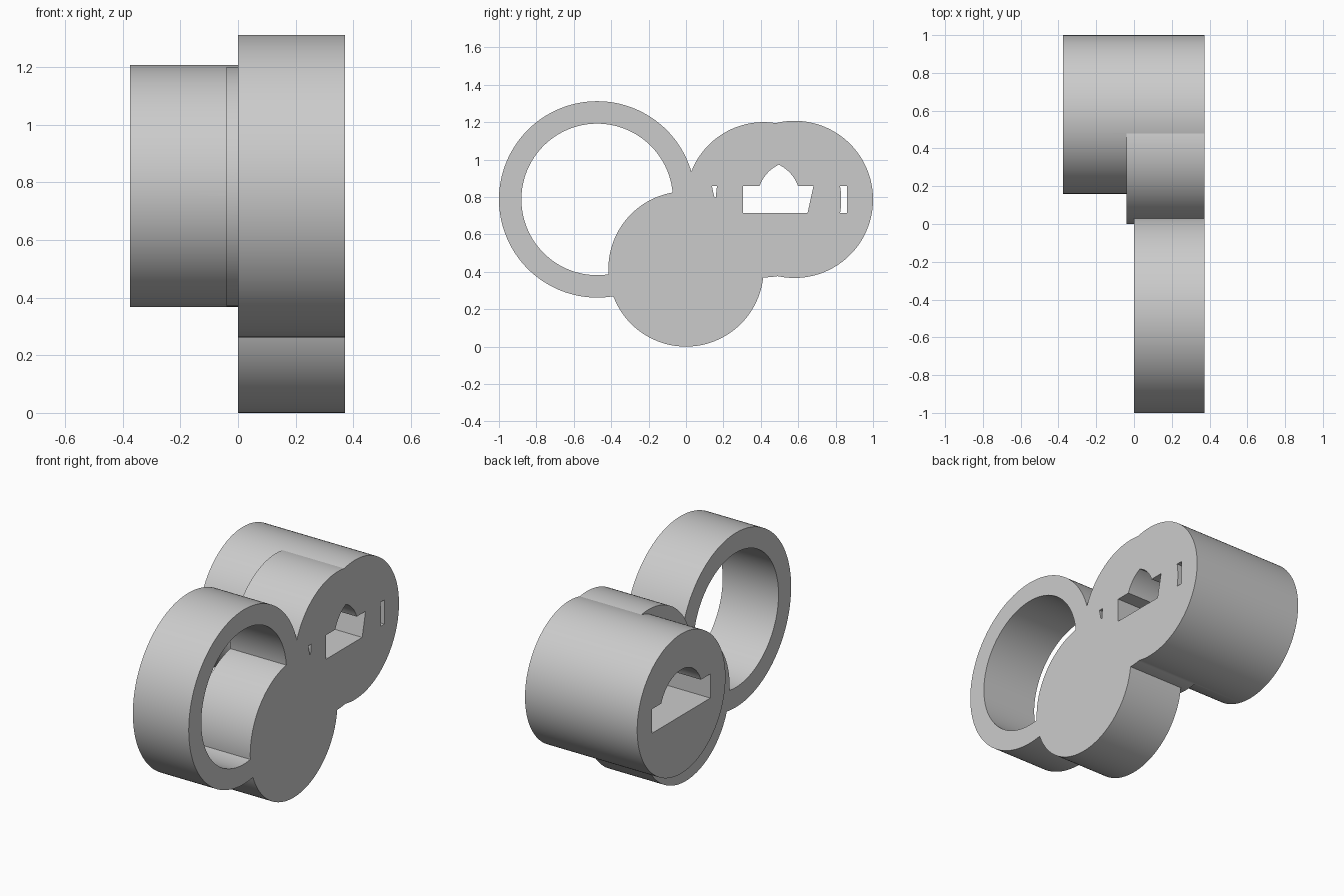
import bpy, bmesh
from math import sin, cos, pi, asin

if "Cube" in bpy.data.objects:
    bpy.data.objects.remove(bpy.data.objects["Cube"])

SEG = 160
FRONT = 0.372


def prism(name, outline, x0, x1):
    """Extrude a closed (y, z) outline along x."""
    bm = bmesh.new()
    base = bm.faces.new([bm.verts.new((x0, y, z)) for y, z in outline])
    ext = bmesh.ops.extrude_face_region(bm, geom=[base])
    verts = [g for g in ext["geom"] if isinstance(g, bmesh.types.BMVert)]
    bmesh.ops.translate(bm, verts=verts, vec=(x1 - x0, 0, 0))
    bmesh.ops.recalc_face_normals(bm, faces=bm.faces)
    mesh = bpy.data.meshes.new(name)
    bm.to_mesh(mesh)
    bm.free()
    obj = bpy.data.objects.new(name, mesh)
    bpy.context.collection.objects.link(obj)
    return obj


def circle(cy, cz, r):
    return [(cy + r * cos(2 * pi * i / SEG), cz + r * sin(2 * pi * i / SEG))
            for i in range(SEG)]


def arched_slot(cy, half_bottom, half_top, bottom=0.715, shoulder=0.86):
    """Wide slot with a round dome rising between two flat shoulders."""
    cz, r = 0.792, 0.2
    a = asin((shoulder - cz) / r)
    dome = [(cy + r * cos(a + (pi - 2 * a) * i / 40),
             cz + r * sin(a + (pi - 2 * a) * i / 40)) for i in range(41)]
    return ([(cy - half_bottom, bottom), (cy + half_bottom, bottom),
             (cy + half_top, shoulder)] + dome + [(cy - half_top, shoulder)])


def combine(target, other, operation):
    mod = target.modifiers.new("combine", "BOOLEAN")
    mod.operation, mod.solver, mod.object = operation, "EXACT", other
    bpy.context.view_layer.objects.active = target
    bpy.ops.object.modifier_apply(modifier=mod.name)
    bpy.data.objects.remove(other)


# Open ring
ring = prism("ring", circle(-0.475, 0.787, 0.525), 0, FRONT)
combine(ring, prism("ring_cutter", circle(-0.475, 0.787, 0.405), -1, 1), "DIFFERENCE")

# Solid lower disc
lower_disc = prism("lower_disc", circle(0, 0.415, 0.415), 0, FRONT)

# Middle disc with a tapered arched slot
middle_disc = prism("middle_disc", circle(0.415, 0.785, 0.415), -0.04, FRONT)
combine(middle_disc, prism("slot_cutter", arched_slot(0.41, 0.24, 0.272), -1, 1), "DIFFERENCE")

# Long end cylinder with a straight arched slot
body = prism("linked_discs", circle(0.58, 0.787, 0.42), -0.375, FRONT)
combine(body, prism("slot_cutter", arched_slot(0.582, 0.278, 0.278), -1, 1), "DIFFERENCE")

# Fuse everything into one body
for part in (middle_disc, lower_disc, ring):
    combine(body, part, "UNION")

bpy.ops.object.select_all(action="DESELECT")
body.select_set(True)
bpy.context.view_layer.objects.active = body
bpy.ops.object.shade_smooth_by_angle(angle=0.4)
